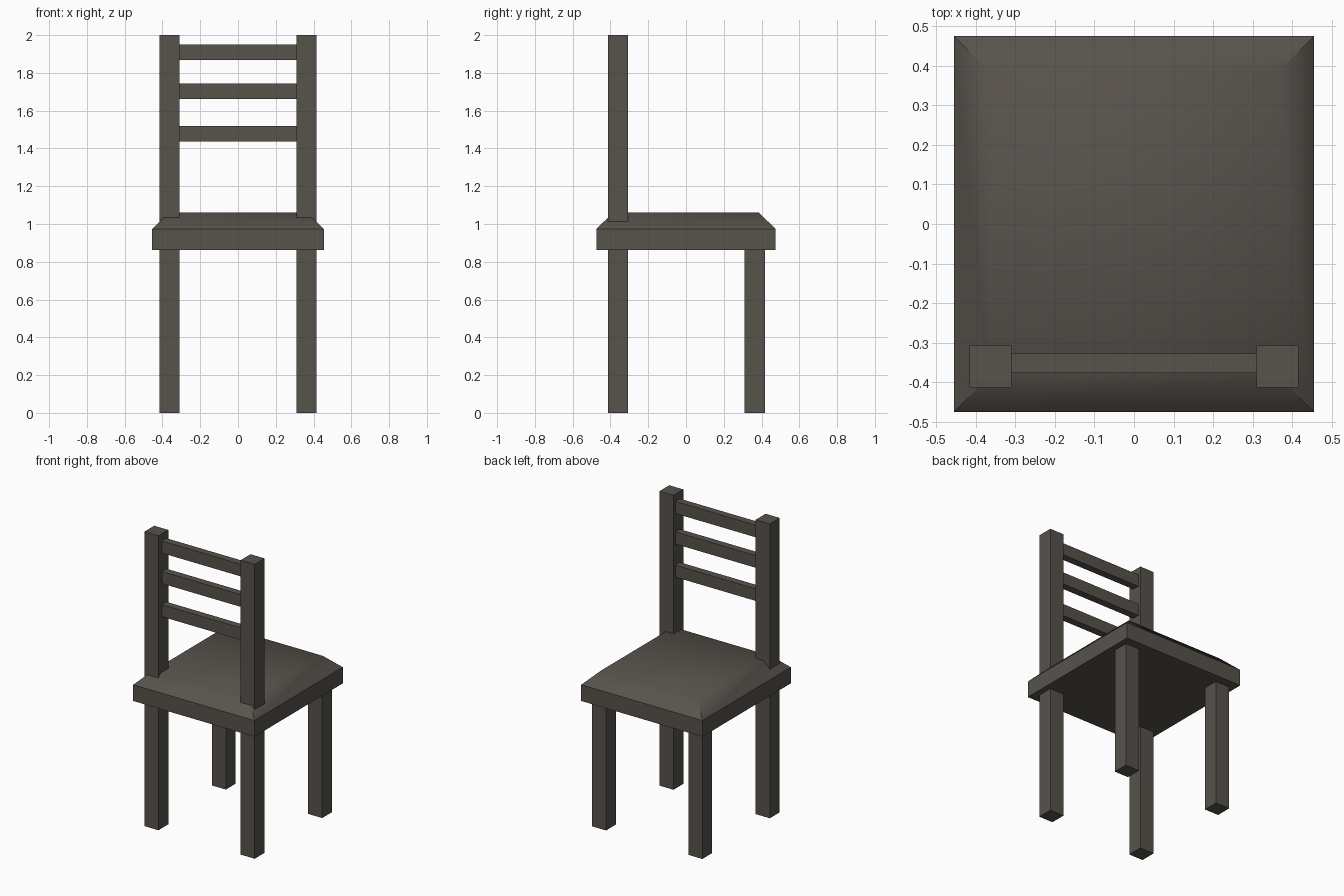
import bpy, bmesh, math

if "Cube" in bpy.data.objects:
    bpy.data.objects.remove(bpy.data.objects["Cube"])

wood = bpy.data.materials.new("dark_grey_brown_wood")
wood.diffuse_color = (0.096, 0.084, 0.071, 1)
wood.use_nodes = True
wood.node_tree.nodes["Principled BSDF"].inputs["Base Color"].default_value = wood.diffuse_color


def add_box(name, x, y, z):
    """Axis-aligned box from (min, max) ranges."""
    bm = bmesh.new()
    bmesh.ops.create_cube(bm, size=1)
    for v in bm.verts:
        v.co = [r[0] if c < 0 else r[1] for c, r in zip(v.co, (x, y, z))]
    mesh = bpy.data.meshes.new(name)
    bm.to_mesh(mesh)
    bm.free()
    mesh.materials.append(wood)
    obj = bpy.data.objects.new(name, mesh)
    bpy.context.collection.objects.link(obj)
    return obj


# Seat: slab whose top rises inward to a raised, softly shaded panel
seat = add_box("seat", (-0.455, 0.455), (-0.475, 0.475), (0.863, 0.973))
bm = bmesh.new()
bm.from_mesh(seat.data)
bm.normal_update()
top = [f for f in bm.faces if f.normal.z > 0.9]
bmesh.ops.inset_region(bm, faces=top, thickness=0.125)
for v in top[0].verts:
    v.co.z = 1.06
bm.to_mesh(seat.data)
bm.free()
bpy.context.view_layer.objects.active = seat
seat.select_set(True)
bpy.ops.object.shade_smooth_by_angle(angle=math.radians(45))

# Legs: the back pair continues upward as the backrest posts
for side, s in (("left", -1), ("right", 1)):
    x = tuple(sorted((s * 0.309, s * 0.415)))
    add_box(f"back_post_{side}", x, (-0.413, -0.307), (0, 2))
    add_box(f"front_leg_{side}", x, (0.311, 0.417), (0, 0.88))

# Backrest slats
for i, z in enumerate((1.437, 1.662, 1.869)):
    add_box(f"back_slat_{i + 1}", (-0.312, 0.312), (-0.376, -0.327), (z, z + 0.082))
